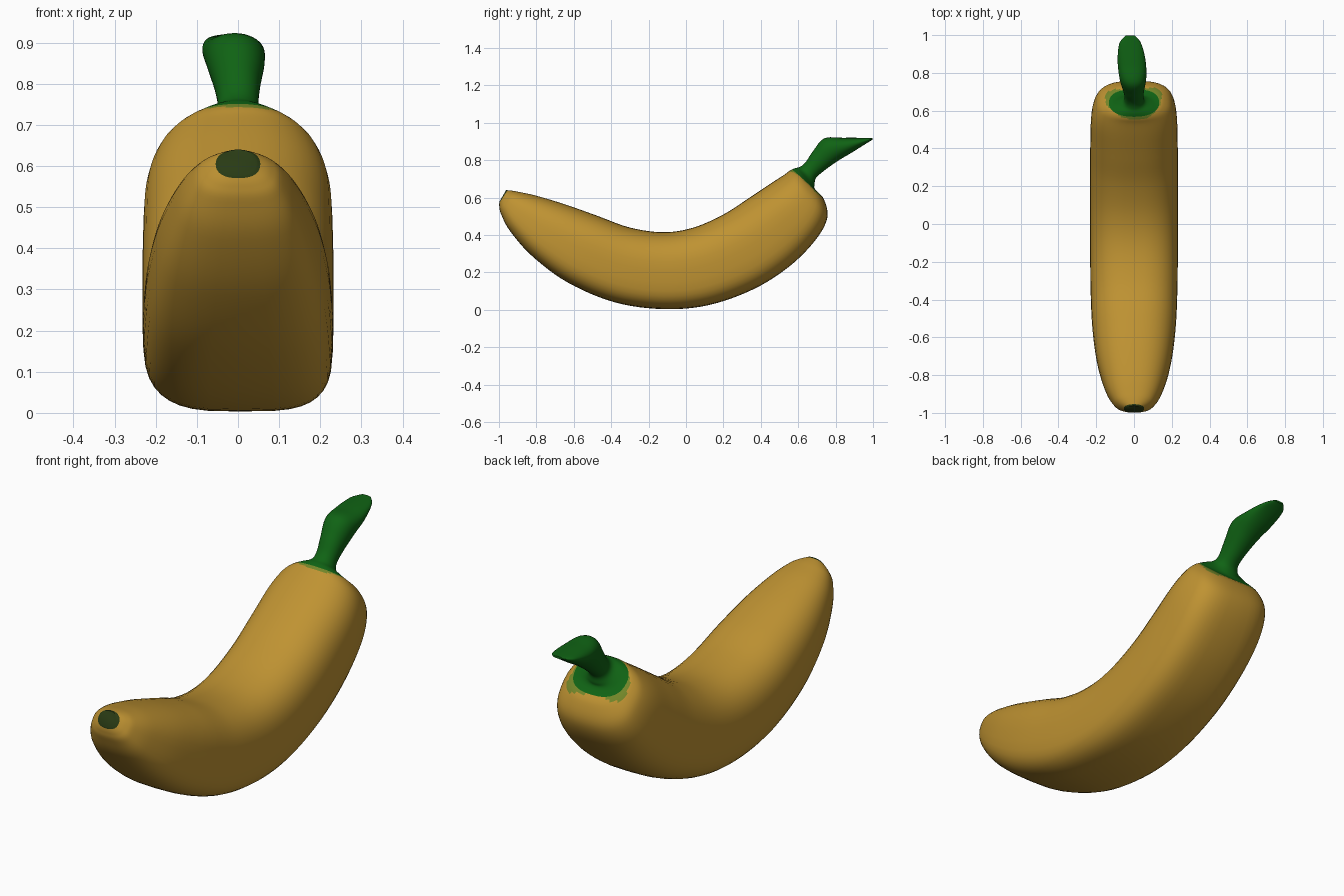
import bpy, bmesh, math
from mathutils import Vector

cube = bpy.data.objects.get("Cube")
if cube:
    bpy.data.objects.remove(cube, do_unlink=True)

SIDES = 40      # points around each ring
STEPS = 6       # rings between neighbouring stations


def material(name, colour):
    mat = bpy.data.materials.new(name)
    mat.use_nodes = True
    mat.diffuse_color = (*colour, 1)
    mat.node_tree.nodes["Principled BSDF"].inputs["Base Color"].default_value = (*colour, 1)
    return mat


yellow = material("ripe yellow", (.52, .29, .032))
olive = material("unripe olive", (.17, .24, .022))
green = material("stem green", (.005, .125, .007))
dark = material("dark tip", (.022, .043, .007))

# Stations from blossom tip to stem end: top y, top z, bottom y, bottom z, half width
stations = [
    (-.962, .64, -.998, .577, .045),
    (-.93, .637, -.998, .55, .08),
    (-.89, .63, -.988, .51, .11),
    (-.8, .61, -.94, .42, .15),
    (-.65, .565, -.82, .285, .193),
    (-.48, .505, -.63, .145, .22),
    (-.3, .44, -.38, .04, .23),
    (-.12, .415, -.12, .004, .232),
    (.04, .44, .12, .025, .232),
    (.2, .51, .36, .11, .232),
    (.34, .6, .55, .23, .231),
    (.46, .68, .69, .37, .225),
    (.525, .722, .755, .49, .2),
    (.553, .743, .738, .59, .158),
    (.582, .757, .69, .645, .108),
    (.61, .765, .688, .67, .062),
    (.64, .79, .695, .705, .05),
    (.68, .85, .74, .745, .056),
    (.74, .917, .81, .795, .071),
    (.84, .92, .89, .843, .074),
    (.95, .92, .96, .887, .058),
    (.997, .92, .998, .91, .025),
]
MIDDLE = 7
STEM_START = 13 * STEPS + STEPS // 2
TIP_END = 2


def blend(a, b, c, d, t):
    """Smooth curve from b to c."""
    return tuple(.5 * (2 * q + (r - p) * t + (2 * p - 5 * q + 4 * r - s) * t ** 2
                       + (3 * q - p - 3 * r + s) * t ** 3)
                 for p, q, r, s in zip(a, b, c, d))


def ring(row, place):
    """Rounded-square section, boxier below and near the middle of the fruit."""
    top, bottom = Vector((0, *row[:2])), Vector((0, *row[2:4]))
    centre, up = (top + bottom) / 2, (top - bottom) / 2
    boxy = max(0, 1 - abs(place - MIDDLE) / MIDDLE) ** .5
    bend = max(0, min(1, (row[0] - .65) / .3))
    points = []
    for i in range(SIDES):
        angle = math.tau * i / SIDES
        c, s = math.cos(angle), math.sin(angle)
        power = 2.1 + .4 * boxy
        if s < 0:
            power += boxy * (1.3 if c > 0 else .7) * min(1, -3 * s)
        across = math.copysign(abs(c) ** (2 / power), c)
        along = math.copysign(abs(s) ** (2 / power), s)
        points.append(centre + up * along + Vector((row[4] * across - .02 * bend, 0, 0)))
    return points


# Sample all the rings
rings = []
last = len(stations) - 1
for k in range(last):
    near = [stations[max(0, min(last, k + j))] for j in (-1, 0, 1, 2)]
    for j in range(STEPS):
        t = j / STEPS
        rings.append(ring(blend(*near, t), k + t))
rings.append(ring(stations[-1], last))


def loft(name, first, end, materials, rule=None, cap_start=False, cap_end=False):
    bm = bmesh.new()
    loops = [[bm.verts.new(p) for p in r] for r in rings[first:end + 1]]
    for k, (a, b) in enumerate(zip(loops, loops[1:])):
        for i in range(SIDES):
            n = (i + 1) % SIDES
            face = bm.faces.new((a[i], a[n], b[n], b[i]))
            if rule:
                face.material_index = rule(first + k, i)
    if cap_start:
        bm.faces.new(loops[0])
    if cap_end:
        bm.faces.new(loops[-1])
    bmesh.ops.recalc_face_normals(bm, faces=bm.faces)
    # An open tube needs its outside checked against the ring centre
    bm.faces.ensure_lookup_table()
    face = bm.faces[SIDES // 4]
    middle = sum((v.co for v in loops[0]), Vector()) / SIDES
    if face.normal.dot(face.calc_center_median() - middle) < 0:
        bmesh.ops.reverse_faces(bm, faces=bm.faces)
    mesh = bpy.data.meshes.new(name)
    bm.to_mesh(mesh)
    bm.free()
    obj = bpy.data.objects.new(name, mesh)
    bpy.context.collection.objects.link(obj)
    for mat in materials:
        mesh.materials.append(mat)
    bpy.ops.object.select_all(action='DESELECT')
    obj.select_set(True)
    bpy.context.view_layer.objects.active = obj
    bpy.ops.object.shade_smooth_by_angle(angle=math.radians(50))
    return obj


def unripe_edge(k, i):
    """Uneven olive band just below the stem."""
    wave = math.sin(3 * math.tau * i / SIDES + .6)
    return 1 if k >= STEM_START - 2 + 1.6 * wave else 0


loft("blossom_tip", 0, TIP_END, [dark], cap_start=True)
loft("peel", TIP_END, STEM_START, [yellow, olive], unripe_edge)
loft("stem", STEM_START, len(rings) - 1, [green], cap_end=True)
